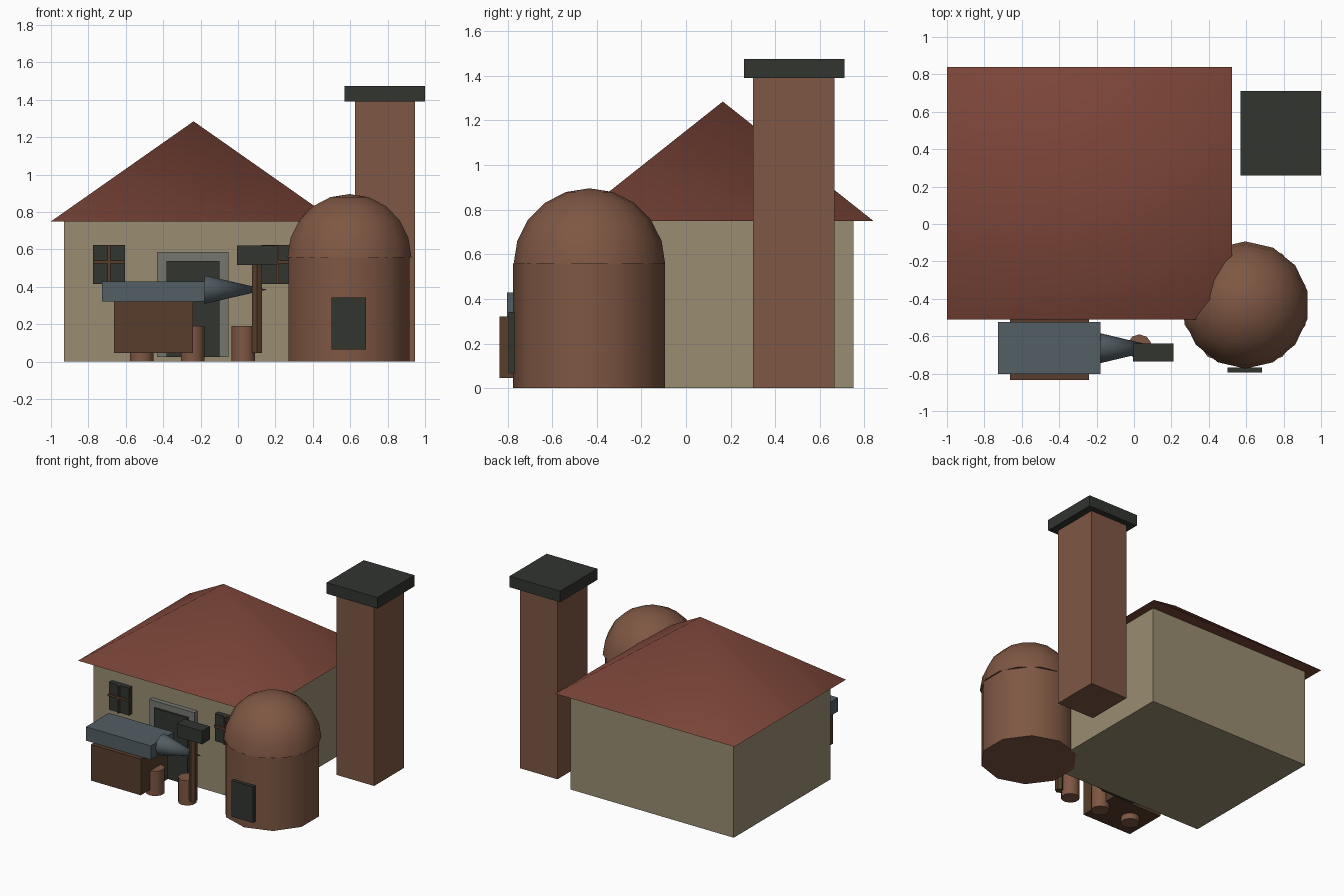
import bpy, bmesh
from math import radians, sqrt
from mathutils import Matrix, Vector

if "Cube" in bpy.data.objects:
    bpy.data.objects.remove(bpy.data.objects["Cube"])


def material(name, rgb):
    m = bpy.data.materials.new(name)
    m.diffuse_color = (*rgb, 1)
    m.use_nodes = True
    m.node_tree.nodes["Principled BSDF"].inputs["Base Color"].default_value = m.diffuse_color
    return m


WALL = material("plaster", (0.32, 0.27, 0.165))
ROOF = material("roof_tile", (0.2, 0.06, 0.04))
BRICK = material("brick", (0.21, 0.095, 0.056))
DARK = material("dark", (0.032, 0.035, 0.03))
STEEL = material("steel", (0.085, 0.112, 0.128))
WOOD = material("wood", (0.095, 0.048, 0.025))
STONE = material("stone", (0.18, 0.18, 0.16))


def finish(name, bm, mat):
    bmesh.ops.recalc_face_normals(bm, faces=bm.faces)
    me = bpy.data.meshes.new(name)
    bm.to_mesh(me)
    bm.free()
    for p in me.polygons:
        p.use_smooth = True
    me.set_sharp_from_angle(angle=radians(55))
    me.materials.append(mat)
    ob = bpy.data.objects.new(name, me)
    bpy.context.collection.objects.link(ob)
    return ob


def box(name, x, y, z, mat):
    """Box from (min, max) pairs."""
    bm = bmesh.new()
    c = [(a + b) / 2 for a, b in (x, y, z)]
    s = [b - a for a, b in (x, y, z)]
    bmesh.ops.create_cube(bm, size=1, matrix=Matrix.Translation(c) @ Matrix.Diagonal((*s, 1)))
    return finish(name, bm, mat)


def cone(name, center, r1, r2, depth, sides, mat, turn=Matrix()):
    bm = bmesh.new()
    bmesh.ops.create_cone(bm, cap_ends=True, segments=sides, radius1=r1, radius2=r2,
                          depth=depth, matrix=Matrix.Translation(center) @ turn)
    bmesh.ops.remove_doubles(bm, verts=bm.verts, dist=1e-5)
    return finish(name, bm, mat)


# House and hipped roof
box("house_walls", (-0.93, 0.455), (-0.42, 0.75), (0, 0.75), WALL)
cone("roof", (-0.2375, 0.165, 1.0175), sqrt(0.5), 0, 0.535, 4, ROOF,
     Matrix.Diagonal((1.525, 1.35, 1, 1)) @ Matrix.Rotation(radians(45), 4, 'Z'))

# Door with stone surround
box("door_frame", (-0.432, -0.05), (-0.457, -0.40), (0.025, 0.585), STONE)
box("door", (-0.382, -0.10), (-0.472, -0.41), (0.025, 0.537), DARK)

# Windows either side of the door
for side, cx in (("left", -0.69), ("right", 0.21)):
    box(f"{side}_window", (cx - 0.085, cx + 0.085), (-0.457, -0.40), (0.415, 0.625), DARK)
    box(f"{side}_window_upright", (cx - 0.008, cx + 0.008), (-0.472, -0.44), (0.415, 0.625), WOOD)
    box(f"{side}_window_crossbar", (cx - 0.085, cx + 0.085), (-0.472, -0.44), (0.525, 0.541), WOOD)

# Chimney
box("chimney", (0.625, 0.945), (0.30, 0.665), (0, 1.39), BRICK)
box("chimney_cap", (0.57, 1.0), (0.26, 0.71), (1.39, 1.475), DARK)

# Domed furnace
cone("furnace_body", (0.594, -0.435, 0.28), 0.34, 0.34, 0.56, 10, BRICK)
bm = bmesh.new()
bmesh.ops.create_uvsphere(bm, u_segments=14, v_segments=10, radius=0.34)
cut = bmesh.ops.bisect_plane(bm, geom=bm.verts[:] + bm.edges[:] + bm.faces[:], dist=1e-4,
                             plane_co=(0, 0, 0), plane_no=(0, 0, 1), clear_inner=True)
bmesh.ops.holes_fill(bm, edges=[e for e in bm.edges if e.is_boundary])
bmesh.ops.translate(bm, verts=bm.verts, vec=Vector((0.596, -0.433, 0.556)))
finish("furnace_dome", bm, BRICK)
box("furnace_door", (0.50, 0.685), (-0.795, -0.768), (0.065, 0.342), DARK)

# Anvil on its block
box("anvil_block", (-0.663, -0.24), (-0.835, -0.505), (0.045, 0.322), WOOD)
box("anvil_body", (-0.728, -0.178), (-0.803, -0.525), (0.322, 0.428), STEEL)
cone("anvil_horn", (-0.012, -0.664, 0.385), 0.08, 0, 0.335, 10, STEEL,
     Matrix.Rotation(radians(90), 4, 'Y'))

# Row of short stumps
for i in range(3):
    cone(f"stump_{i + 1}", (-0.515 + 0.272 * i, -0.656, 0.095), 0.066, 0.066, 0.19, 10, BRICK)

# Standing hammer
cone("hammer_handle", (0.102, -0.688, 0.29), 0.03, 0.03, 0.49, 6, WOOD)
box("hammer_head", (-0.005, 0.21), (-0.735, -0.64), (0.518, 0.62), DARK)
